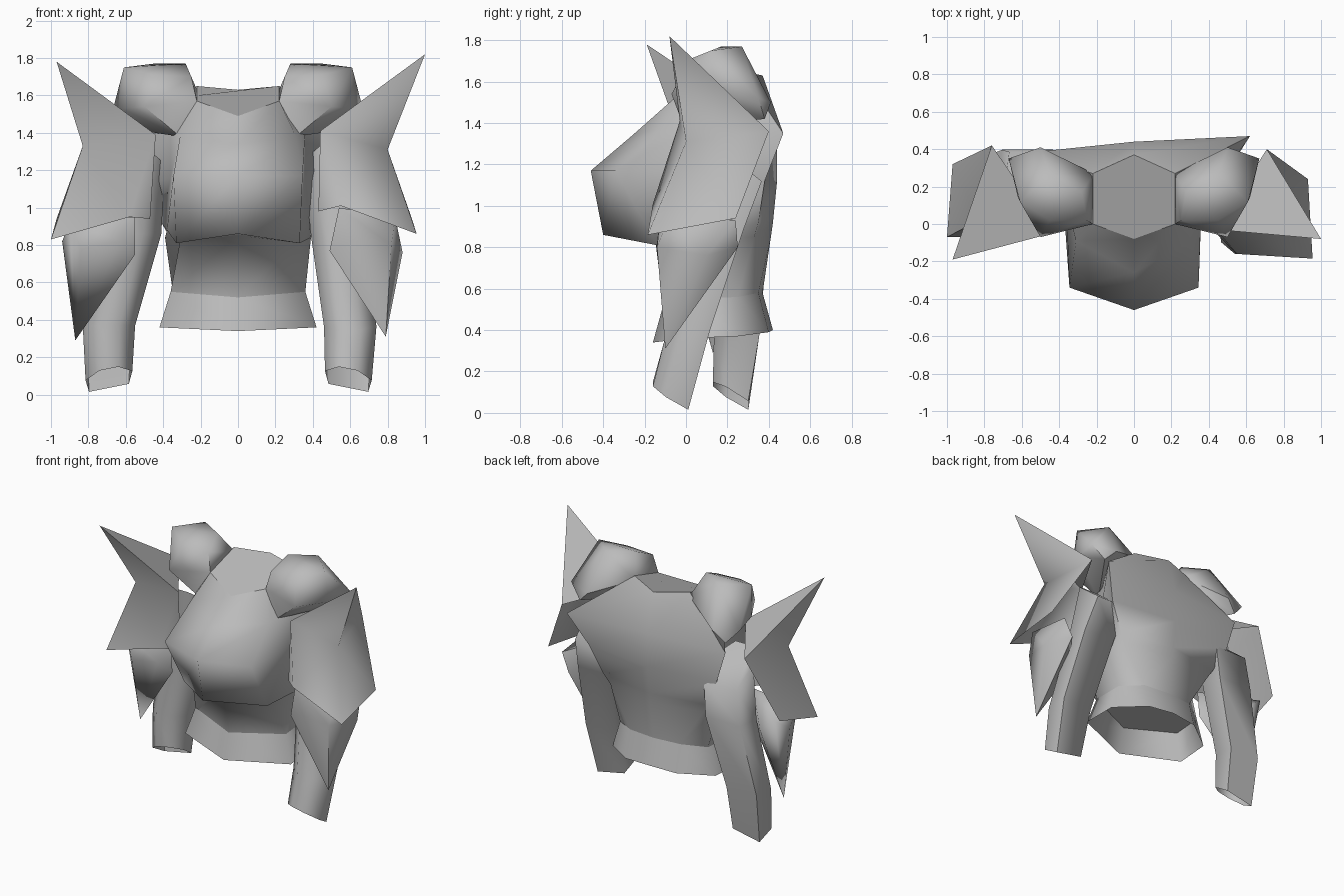
import bpy, bmesh, math

cube = bpy.data.objects.get("Cube")
if cube:
    bpy.data.objects.remove(cube, do_unlink=True)

steel = bpy.data.materials.new("steel grey")
steel.use_nodes = True
steel.diffuse_color = (0.5, 0.5, 0.5, 1)
steel.node_tree.nodes["Principled BSDF"].inputs["Base Color"].default_value = (0.5, 0.5, 0.5, 1)


def finish(name, bm, angle=80):
    """Turn a bmesh into a named, shaded object."""
    bmesh.ops.recalc_face_normals(bm, faces=bm.faces)
    mesh = bpy.data.meshes.new(name)
    bm.to_mesh(mesh)
    bm.free()
    mesh.materials.append(steel)
    obj = bpy.data.objects.new(name, mesh)
    bpy.context.collection.objects.link(obj)
    bpy.ops.object.select_all(action='DESELECT')
    obj.select_set(True)
    bpy.context.view_layer.objects.active = obj
    bpy.ops.object.shade_smooth_by_angle(angle=math.radians(angle))


def loft(name, rings, cap_start=False):
    """Skin a list of closed rings."""
    bm = bmesh.new()
    rows = [[bm.verts.new(p) for p in ring] for ring in rings]
    for a, b in zip(rows, rows[1:]):
        for i in range(len(a)):
            j = (i + 1) % len(a)
            bm.faces.new((a[i], a[j], b[j], b[i]))
    if cap_start:
        bm.faces.new(rows[0])
    finish(name, bm)


def hull(name, points):
    bm = bmesh.new()
    for p in points:
        bm.verts.new(p)
    bmesh.ops.convex_hull(bm, input=bm.verts)
    finish(name, bm, 70)


def mirrored(half):
    """Close a half ring that runs from front centre to back centre."""
    return half + [(-x, y, z) for x, y, z in half[-2:0:-1]]


# Torso: rings from waist to neck, front centre to back centre
waist = [(0, -.11, .52), (.36, .03, .55), (.35, .25, .56), (.20, .35, .58), (0, .37, .58)]
belly = [(0, -.15, .85), (.31, -.08, .82), (.39, .14, .84), (.37, .33, .85), (0, .41, .85)]
chest_low = [(0, -.40, .86), (.33, -.14, .81), (.38, .15, .88), (.41, .35, .92), (0, .42, .92)]
chest = [(0, -.46, 1.17), (.345, -.34, 1.17), (.36, .06, 1.16), (.51, .38, 1.12), (0, .44, 1.12)]
collar = [(0, -.26, 1.34), (.31, -.09, 1.38), (.36, .10, 1.42), (.58, .38, 1.35), (0, .44, 1.36)]
neck = [(0, -.08, 1.49), (.22, 0, 1.57), (.22, .10, 1.60), (.22, .27, 1.65), (0, .37, 1.63)]
rings = [mirrored(h) for h in (waist, belly, chest_low, chest, collar, neck)]
rings[4][3] = (.62, .47, 1.35)  # drawn-back left shoulder blade
loft("torso", rings)
loft("neck_cap", [mirrored(neck)], cap_start=True)
loft("waist_cap", [mirrored(waist)], cap_start=True)

# Skirt: open flare below the waist
hem = [(0, -.16, .34), (.42, 0, .36), (.41, .25, .37), (.20, .40, .39), (0, .42, .40)]
loft("waist_skirt", [mirrored(waist), mirrored(hem)])

# Arms: open sleeves along a path, flat at the back and ridged at the front
section = [(.85, .9), (-.85, .9), (-1, -.3), (-.4, -1), (.4, -1), (1, -.3)]


def sleeve(name, path):
    """Each path point: centre, radii, front-to-back tilt and sideways lean."""
    loft(name, [[(x + rx * u, y + ry * v, z - ry * v * tilt - rx * u * lean) for u, v in section]
                for x, y, z, rx, ry, tilt, lean in path], cap_start=True)


sleeve("left_arm", [(.50, .24, 1.22, .15, .14, .8, 0), (.54, .16, .86, .15, .13, -.2, 0),
                    (.60, .01, .37, .14, .115, -.2, 0), (.59, -.07, .085, .125, .09, .6, .2)])
sleeve("right_arm", [(-.54, .26, 1.20, .15, .14, .8, 0), (-.57, .28, .86, .16, .13, 0, 0),
                     (-.69, .25, .37, .14, .115, 0, 0), (-.69, .22, .085, .125, .09, .6, -.2)])

# Shoulder guards beside the neck, one per side
guard = [(.31, -.01, 1.38), (.22, 0, 1.57), (.215, .27, 1.62), (.28, .17, 1.77), (.25, .02, 1.70),
         (.61, .12, 1.75), (.45, .27, 1.77), (.45, .02, 1.71), (.67, .35, 1.52), (.50, -.07, 1.54),
         (.62, .14, 1.53), (.50, .41, 1.50), (.58, .38, 1.42)]
for side, s in (("left", 1), ("right", -1)):
    hull(side + "_neck_guard", [(s * x, y, z) for x, y, z in guard])


# Winged shoulder plates: open shells, spike on top, notch in the outer edge
def wing(name, spike, front_top, back_top, notch, low_front, low_mid, low_in, low_back):
    bm = bmesh.new()
    a, b, c, n, l, m, i, k = [bm.verts.new(p) for p in (
        spike, front_top, back_top, notch, low_front, low_mid, low_in, low_back)]
    for face in ((a, b, c), (a, c, n), (n, c, k), (n, k, l), (a, n, b),
                 (n, l, m), (n, m, b), (b, m, i)):
        bm.faces.new(face)
    finish(name, bm)


wing("left_wing_plate", (1.0, -.08, 1.82), (.44, -.03, 1.41), (.71, .40, 1.36), (.80, 0, 1.31),
     (.955, -.185, .86), (.55, -.16, 1.01), (.43, -.04, .98), (.93, .24, .94))
wing("right_wing_plate", (-.97, -.19, 1.78), (-.44, -.05, 1.39), (-.76, .42, 1.37), (-.83, .02, 1.33),
     (-1.0, -.07, .83), (-.58, -.06, .95), (-.47, .02, .94), (-.97, .32, .94))

# Forearm plates: kite shapes pointing down
hull("left_forearm_plate", [
    (.54, -.12, 1.0), (.49, -.10, .77), (.84, -.08, .95), (.88, .10, .76), (.79, -.10, .31),
    (.60, -.14, .82), (.82, -.14, .80), (.82, .24, .93), (.76, .25, .80)])
hull("right_forearm_plate", [
    (-.55, .02, .95), (-.55, .04, .75), (-.90, .02, .92), (-.94, .16, .82), (-.87, .13, .29),
    (-.63, -.02, .82), (-.84, -.01, .78), (-.90, .27, .90), (-.80, .30, .82)])
